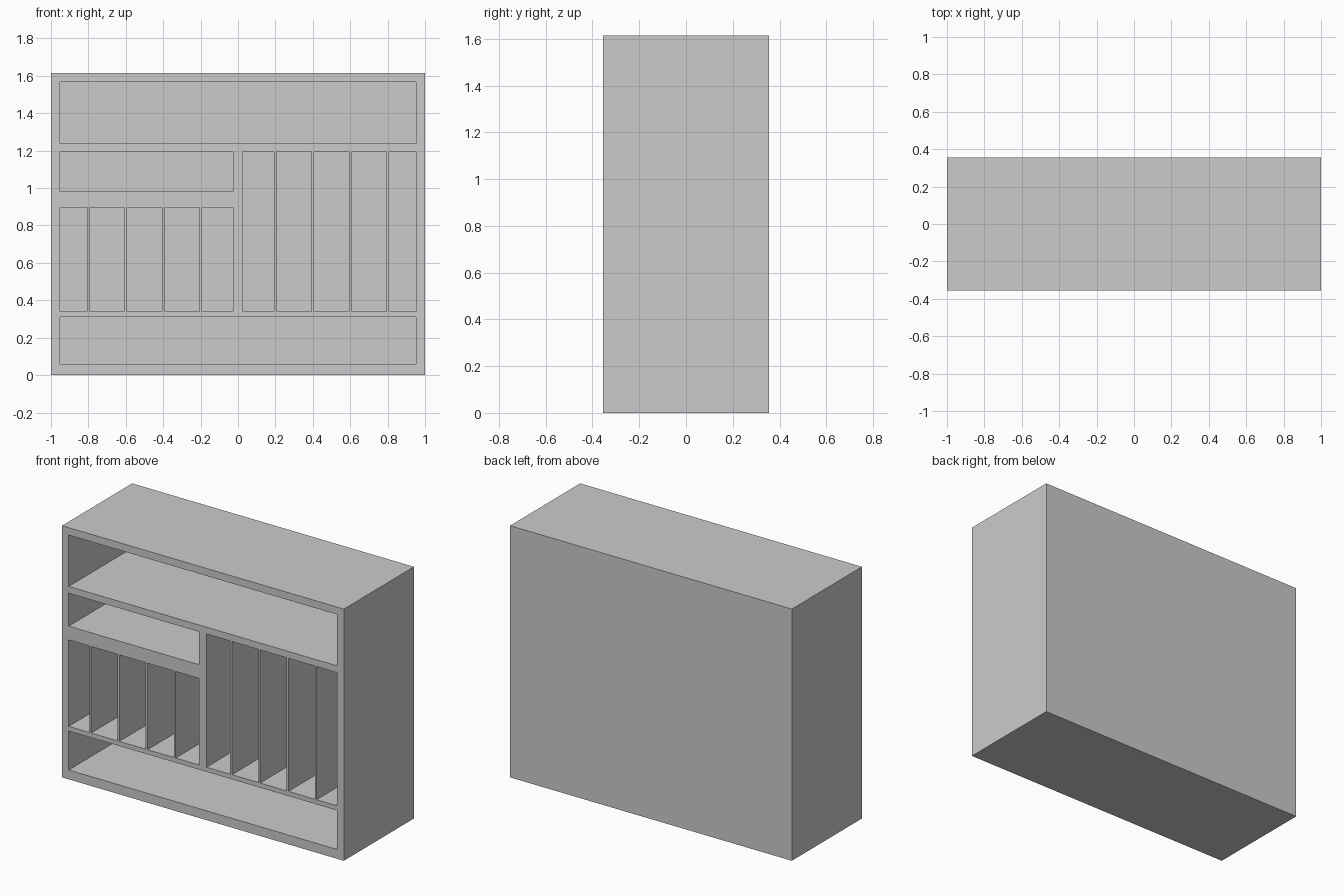
import bpy

if "Cube" in bpy.data.objects:
    bpy.data.objects.remove(bpy.data.objects["Cube"])

FRONT, BACK, INNER = -0.355, 0.355, 0.335   # depth planes, thin back panel
HEIGHT = 1.615


def box(name, x0, x1, y0, y1, z0, z1):
    bpy.ops.mesh.primitive_cube_add(
        size=1, location=((x0 + x1) / 2, (y0 + y1) / 2, (z0 + z1) / 2))
    ob = bpy.context.object
    ob.name = name
    ob.scale = (x1 - x0, y1 - y0, z1 - z0)
    bpy.ops.object.transform_apply(location=True, rotation=False, scale=True)
    return ob


cutters = []


def opening(name, x0, x1, z0, z1):
    cutters.append(box(name, x0, x1, FRONT - 0.1, INNER, z0, z1))


def slots(name, x0, x1, z0, z1, dividers, half=0.0065):
    # row of upright slots separated by thin dividers
    lefts = [x0] + [d + half for d in dividers]
    rights = [d - half for d in dividers] + [x1]
    for a, b in zip(lefts, rights):
        opening(name, a, b, z0, z1)


# Carcass
cabinet = box("cabinet_carcass", -1, 1, FRONT, BACK, 0, HEIGHT)

# Full-width shelves, top and bottom
opening("top_shelf_space", -0.953, 0.953, 1.238, 1.567)
opening("bottom_shelf_space", -0.953, 0.953, 0.06, 0.31)

# Short left shelf with upright slots beneath it
opening("left_shelf_space", -0.953, -0.028, 0.983, 1.194)
slots("left_slot", -0.953, -0.028, 0.34, 0.895, [-0.8, -0.6, -0.4, -0.2])

# Tall right slots
slots("right_slot", 0.026, 0.953, 0.34, 1.194, [0.2, 0.4, 0.6, 0.8])

# Join the spaces and carve them out of the carcass
bpy.ops.object.select_all(action='DESELECT')
for c in cutters:
    c.select_set(True)
bpy.context.view_layer.objects.active = cutters[0]
bpy.ops.object.join()
cutter = bpy.context.object
cutter.name = "compartment_cutter"
cutter.hide_render = True

mod = cabinet.modifiers.new("compartments", 'BOOLEAN')
mod.operation = 'DIFFERENCE'
mod.solver = 'EXACT'
mod.object = cutter
bpy.context.view_layer.objects.active = cabinet
bpy.ops.object.modifier_apply(modifier=mod.name)
bpy.data.objects.remove(cutter)
